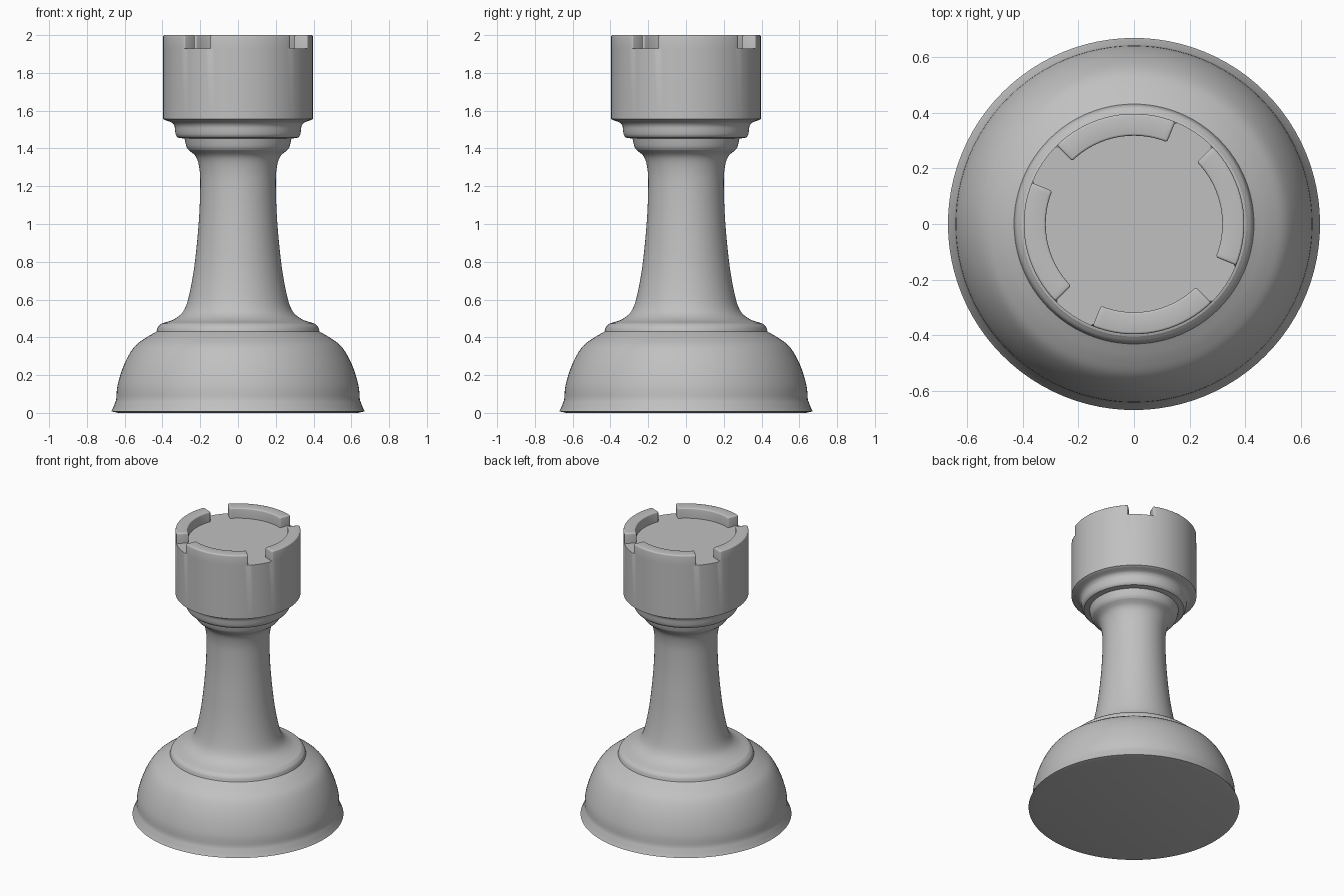
import bpy
import bmesh
from math import cos, sin, radians
from mathutils import Vector

default_cube = bpy.data.objects.get("Cube")
if default_cube:
    bpy.data.objects.remove(default_cube, do_unlink=True)

# Single stone colour
stone = bpy.data.materials.new("stone_grey")
stone.use_nodes = True
colour = (0.53, 0.53, 0.53, 1)
stone.diffuse_color = colour
stone.node_tree.nodes["Principled BSDF"].inputs["Base Color"].default_value = colour

# Battlement layout: each quarter turn holds one merlon and one gap
MERLON_START, MERLON_SPAN = 68, 66.5
MERLON_STEPS, GAP_STEPS = 18, 6
STEPS = MERLON_STEPS + GAP_STEPS
FLOOR_Z, TOP_Z = 1.93, 2.0


def ring_angles():
    angles = []
    for quarter in range(4):
        start = MERLON_START + 90 * quarter
        angles += [start + MERLON_SPAN * i / MERLON_STEPS for i in range(MERLON_STEPS)]
        gap = 90 - MERLON_SPAN
        angles += [start + MERLON_SPAN + gap * i / GAP_STEPS for i in range(GAP_STEPS)]
    return [radians(a) for a in angles]


def smooth_curve(points, steps=4):
    """Pass a flowing curve through the profile points."""
    pts = [Vector(p) for p in points]
    if len(pts) < 3:
        return pts
    padded = [2 * pts[0] - pts[1]] + pts + [2 * pts[-1] - pts[-2]]
    out = []
    for a, b, c, d in zip(padded, padded[1:], padded[2:], padded[3:]):
        for i in range(steps):
            t = i / steps
            out.append(b + (c - a) * t / 2 + (a - 2.5 * b + 2 * c - d / 2) * t * t
                       + (3 * (b - c) + d - a) * t ** 3 / 2)
    return out + [pts[-1]]


def lathe(bm, sections, cap_bottom=False, cap_top=False):
    """Spin creased profile sections; return the bands of faces."""
    profile = []
    for section in sections:
        curve = smooth_curve(section)
        profile += curve[1:] if profile else curve
    angles = ring_angles()
    rings = [[bm.verts.new((r * cos(a), r * sin(a), z)) for a in angles]
             for r, z in profile]
    n = len(angles)
    bands = [[bm.faces.new((lo[i], lo[(i + 1) % n], hi[(i + 1) % n], hi[i]))
              for i in range(n)] for lo, hi in zip(rings, rings[1:])]
    if cap_bottom:
        bm.faces.new(rings[0][::-1])
    if cap_top:
        bm.faces.new(rings[-1])
    return bands


def finish(bm, name):
    mesh = bpy.data.meshes.new(name)
    bm.normal_update()
    bm.to_mesh(mesh)
    bm.free()
    mesh.materials.append(stone)
    obj = bpy.data.objects.new(name, mesh)
    bpy.context.collection.objects.link(obj)
    bpy.ops.object.select_all(action="DESELECT")
    obj.select_set(True)
    bpy.context.view_layer.objects.active = obj
    bpy.ops.object.shade_smooth_by_angle(angle=radians(40))


def turned_part(name, sections, **caps):
    bm = bmesh.new()
    lathe(bm, sections, **caps)
    finish(bm, name)


# Flared foot and domed base
turned_part("base", [
    [(0.635, 0), (0.67, 0.008)],
    [(0.67, 0.008), (0.66, 0.03), (0.645, 0.07)],
    [(0.645, 0.07), (0.637, 0.15), (0.603, 0.256), (0.553, 0.345),
     (0.495, 0.393), (0.432, 0.43)],
    [(0.432, 0.43), (0.424, 0.455), (0.405, 0.473)],
], cap_bottom=True)

# Waisted stem
turned_part("stem", [
    [(0.405, 0.473), (0.335, 0.498), (0.285, 0.545), (0.255, 0.64), (0.228, 0.8),
     (0.207, 1.02), (0.2, 1.2), (0.204, 1.29), (0.222, 1.355), (0.262, 1.392)],
])

# Stepped collar under the head
turned_part("collar", [
    [(0.262, 1.392), (0.273, 1.41), (0.283, 1.452)],
    [(0.283, 1.452), (0.318, 1.457)],
    [(0.318, 1.457), (0.33, 1.475), (0.336, 1.52)],
    [(0.336, 1.52), (0.35, 1.537), (0.385, 1.55)],
])

# Head with the battlement raised out of its rim
bm = bmesh.new()
bands = lathe(bm, [
    [(0.385, 1.55), (0.397, 1.556)],
    [(0.397, 1.556), (0.397, FLOOR_Z)],
    [(0.397, FLOOR_Z), (0.318, FLOOR_Z)],
], cap_top=True)
merlon_faces = [f for i, f in enumerate(bands[-1]) if i % STEPS < MERLON_STEPS]
raised = bmesh.ops.extrude_face_region(bm, geom=merlon_faces)["geom"]
bmesh.ops.translate(bm, vec=(0, 0, TOP_Z - FLOOR_Z),
                    verts=[v for v in raised if isinstance(v, bmesh.types.BMVert)])
bm.normal_update()

# Soften the merlon edges
edges = [e for e in bm.edges if len(e.link_faces) == 2
         and sum(v.co.z for v in e.verts) / 2 > FLOOR_Z + 0.01
         and e.calc_face_angle() > radians(45)]
bmesh.ops.bevel(bm, geom=edges, offset=0.008, offset_type="OFFSET",
                segments=3, profile=0.5, affect="EDGES", clamp_overlap=True)
finish(bm, "battlement_head")
